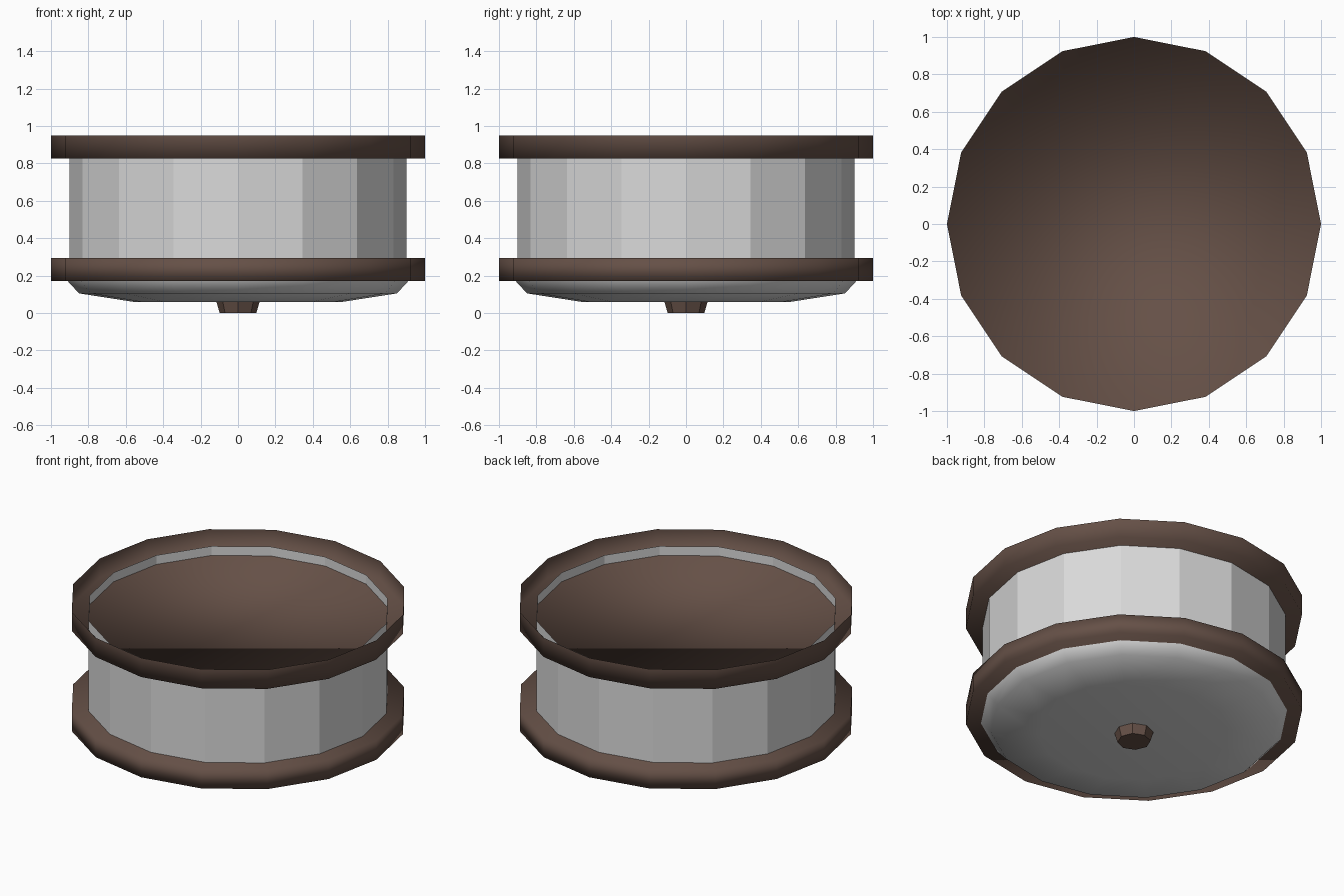
import bpy, bmesh, math

if "Cube" in bpy.data.objects:
    bpy.data.objects.remove(bpy.data.objects["Cube"])

def material(name, rgb):
    m = bpy.data.materials.new(name)
    m.diffuse_color = (*rgb, 1)
    m.use_nodes = True
    m.node_tree.nodes["Principled BSDF"].inputs["Base Color"].default_value = m.diffuse_color
    return m

brown = material("dark_brown", (0.13, 0.08, 0.062))
silver = material("light_gray", (0.70, 0.70, 0.70))

def lathe(name, profile, sides, mat, smooth, cap_low=False, cap_high=False):
    """Stack rings of (radius, z), listed bottom to top, with optional end caps."""
    bm = bmesh.new()
    rings = []
    for r, z in profile:
        rings.append([bm.verts.new((r * math.cos(2 * math.pi * i / sides),
                                    r * math.sin(2 * math.pi * i / sides), z))
                      for i in range(sides)])
    for a, b in zip(rings, rings[1:]):
        for i in range(sides):
            j = (i + 1) % sides
            bm.faces.new((a[i], a[j], b[j], b[i]))
    if cap_low:
        bm.faces.new(rings[0][::-1])
    if cap_high:
        bm.faces.new(rings[-1])
    for f in bm.faces:
        f.smooth = smooth
    me = bpy.data.meshes.new(name)
    bm.to_mesh(me)
    bm.free()
    me.materials.append(mat)
    ob = bpy.data.objects.new(name, me)
    bpy.context.collection.objects.link(ob)
    return ob

# upper rim: shallow tray, open at the top
lathe("upper_rim", [(1, 0.825), (1, 0.95)], 16, brown, True, cap_low=True)
# lower rim: closed disc
lathe("lower_rim", [(1, 0.17), (1, 0.295)], 16, brown, True, True, True)
# shell: faceted wall that pokes slightly into the upper tray
lathe("shell", [(0.9, 0.25), (0.9, 0.885)], 16, silver, False)
# shallow rounded underside
lathe("bottom_bowl", [(0.56, 0.06), (0.85, 0.105), (0.91, 0.17), (0.92, 0.2)],
      16, silver, True, cap_low=True)
# small tapered foot
lathe("foot", [(0.098, 0), (0.118, 0.07)], 8, brown, False, True, True)
